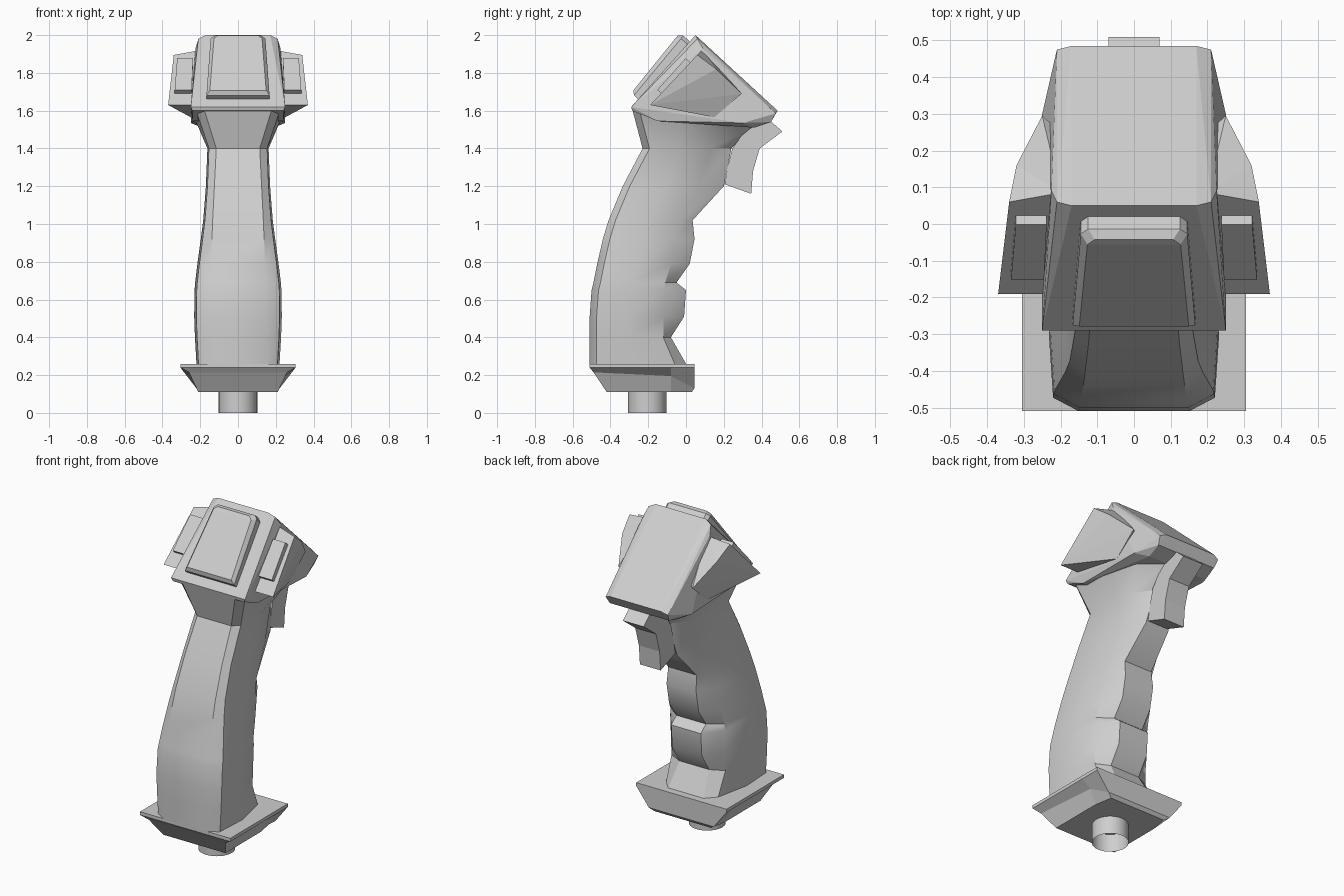
import bpy
import bmesh
from math import radians
from mathutils import Vector

cube = bpy.data.objects.get("Cube")
if cube:
    bpy.data.objects.remove(cube, do_unlink=True)

grey = bpy.data.materials.new("light grey plastic")
grey.use_nodes = True
COLOUR = (0.62, 0.62, 0.62, 1)
grey.diffuse_color = COLOUR
grey.node_tree.nodes["Principled BSDF"].inputs["Base Color"].default_value = COLOUR


def finish(name, bm, smooth=None):
    """Turn a bmesh into a named object with the plastic material."""
    bmesh.ops.recalc_face_normals(bm, faces=bm.faces)
    mesh = bpy.data.meshes.new(name)
    bm.to_mesh(mesh)
    bm.free()
    mesh.materials.append(grey)
    ob = bpy.data.objects.new(name, mesh)
    bpy.context.collection.objects.link(ob)
    if smooth:
        bpy.ops.object.select_all(action="DESELECT")
        ob.select_set(True)
        bpy.context.view_layer.objects.active = ob
        bpy.ops.object.shade_smooth_by_angle(angle=radians(smooth))
    return ob


def mirrored(half):
    """Close a half outline (front to back) into a symmetric ring."""
    return half + [(-x, y, z) for x, y, z in reversed(half)]


def loft(name, halves, smooth=None):
    bm = bmesh.new()
    rings = [[bm.verts.new(p) for p in mirrored(h)] for h in halves]
    n = len(rings[0])
    for a, b in zip(rings, rings[1:]):
        for i in range(n):
            j = (i + 1) % n
            bm.faces.new((a[i], a[j], b[j], b[i]))
    bm.faces.new(rings[0])
    bm.faces.new(rings[-1])
    return finish(name, bm, smooth)


def hull(name, points):
    """Convex faceted solid around a few corner points."""
    bm = bmesh.new()
    for p in points:
        bm.verts.new(p)
    res = bmesh.ops.convex_hull(bm, input=bm.verts)
    bmesh.ops.delete(bm, geom=[v for v in bm.verts if not v.link_faces], context="VERTS")
    bmesh.ops.dissolve_limit(bm, angle_limit=radians(2), verts=bm.verts, edges=bm.edges)
    return finish(name, bm)


def on_slope(origin, x, s, h):
    """Point on the tilted front: s up the slope, h out from it."""
    y, z = origin
    return (x, y + 0.667 * s - 0.745 * h, z + 0.745 * s + 0.667 * h)


# Mounting stem, an open tube
bm = bmesh.new()
bmesh.ops.create_cone(bm, cap_ends=False, segments=32, radius1=0.102, radius2=0.102, depth=0.12)
bmesh.ops.translate(bm, verts=bm.verts, vec=(0, -0.205, 0.06))
finish("mounting_stem", bm, 30)

# Base flange, tapering to a smaller underside
loft("base_flange", [
    [(0.305, -0.51, 0.26), (0.305, -0.08, 0.26), (0.305, 0.045, 0.26)],
    [(0.305, -0.51, 0.24), (0.305, -0.08, 0.24), (0.305, 0.045, 0.24)],
    [(0.26, -0.49, 0.215), (0.25, -0.08, 0.195), (0.22, 0.045, 0.13)],
    [(0.21, -0.42, 0.11), (0.21, -0.08, 0.11), (0.19, 0.03, 0.11)],
])

# Grip and flared neck: height, front y, half width, front half width,
# side y, finger strip y, finger strip half width, tilt of the section
SECTIONS = [
    (0.26, -0.51, 0.22, 0.15, -0.03, 0.0, 0.12, 0),
    (0.40, -0.51, 0.228, 0.15, -0.09, -0.08, 0.10, 0),
    (0.51, -0.51, 0.232, 0.15, -0.09, -0.01, 0.10, 0),
    (0.65, -0.50, 0.23, 0.148, -0.08, 0.0, 0.10, 0),
    (0.69, -0.49, 0.227, 0.147, -0.08, -0.05, 0.10, 0),
    (0.79, -0.47, 0.215, 0.143, -0.05, 0.02, 0.10, 0),
    (0.92, -0.44, 0.197, 0.138, -0.03, 0.045, 0.10, 0),
    (1.02, -0.41, 0.184, 0.134, 0.0, 0.035, 0.095, 0),
    (1.20, -0.335, 0.17, 0.125, 0.10, 0.20, 0.08, 0),
    (1.40, -0.23, 0.162, 0.115, 0.16, 0.24, 0.05, 0),
    (1.61, -0.285, 0.235, 0.18, 0.28, 0.37, 0.06, -0.14),
]


def grip_half(z, yf, w, fw, ys, yb, bw, tilt):
    outline = [(fw, yf), (w * 0.95, yf + 0.037), (w, (yf + ys) / 2),
               (w * 0.8, ys - 0.03), (bw, yb)]
    return [(x, y, z + tilt * (y - yf)) for x, y in outline]


loft("grip", [grip_half(*s) for s in SECTIONS], 32)

# Head with sloping front and back
HEAD = [(0.17, 0.05, 2.0), (0.21, 0.06, 1.98), (0.225, 0.09, 1.93),
        (0.25, -0.29, 1.62), (0.24, -0.285, 1.60), (0.24, -0.15, 1.545),
        (0.17, 0.485, 1.60), (0.21, 0.475, 1.585), (0.2, 0.45, 1.54),
        (0.19, 0.36, 1.51), (0.25, 0.30, 1.535)]
hull("head", mirrored(HEAD))

# Large front button with a bevelled rim
FRONT = (-0.29, 1.62)
button = []
for inset, low, high in ((0, 0, 0), (0, 0.03, 0.045), (0.018, 0.05, 0.068)):
    for side in (-1, 1):
        button += [on_slope(FRONT, side * (0.167 - inset), 0.055 + inset, low),
                   on_slope(FRONT, side * (0.145 - inset), 0.445 - inset, high),
                   on_slope(FRONT, side * (0.125 - inset), 0.465 - inset, high)]
hull("front_button", button)

# Side wings, each with a small button
WING = [(0.2, 0.085, 1.92), (0.34, 0.06, 1.895), (0.37, -0.19, 1.63),
        (0.24, -0.19, 1.63), (0.32, 0.16, 1.82), (0.25, 0.295, 1.69),
        (0.25, 0.15, 1.565), (0.2, 0.15, 1.6), (0.2, 0.25, 1.7)]
for side, label in ((1, "left"), (-1, "right")):
    hull(label + "_wing", [(side * x, y, z) for x, y, z in WING])
    corners = ((0.245, 0.085), (0.335, 0.085), (0.322, 0.31), (0.238, 0.31))
    hull(label + "_wing_button",
         [on_slope((-0.19, 1.63), side * x, s, h) for x, s in corners for h in (-0.02, 0.025)])

# Trigger, an extruded side profile
PROFILE = [(0.43, 1.56), (0.51, 1.49), (0.39, 1.40), (0.355, 1.28), (0.345, 1.16),
           (0.205, 1.21), (0.22, 1.30), (0.245, 1.40), (0.34, 1.53)]
bm = bmesh.new()
face = bm.faces.new([bm.verts.new((-0.07, y, z)) for y, z in PROFILE])
extruded = bmesh.ops.extrude_face_region(bm, geom=[face], use_keep_orig=True)
moved = [v for v in extruded["geom"] if isinstance(v, bmesh.types.BMVert)]
bmesh.ops.translate(bm, verts=moved, vec=Vector((0.14, 0, 0)))
finish("trigger", bm)
